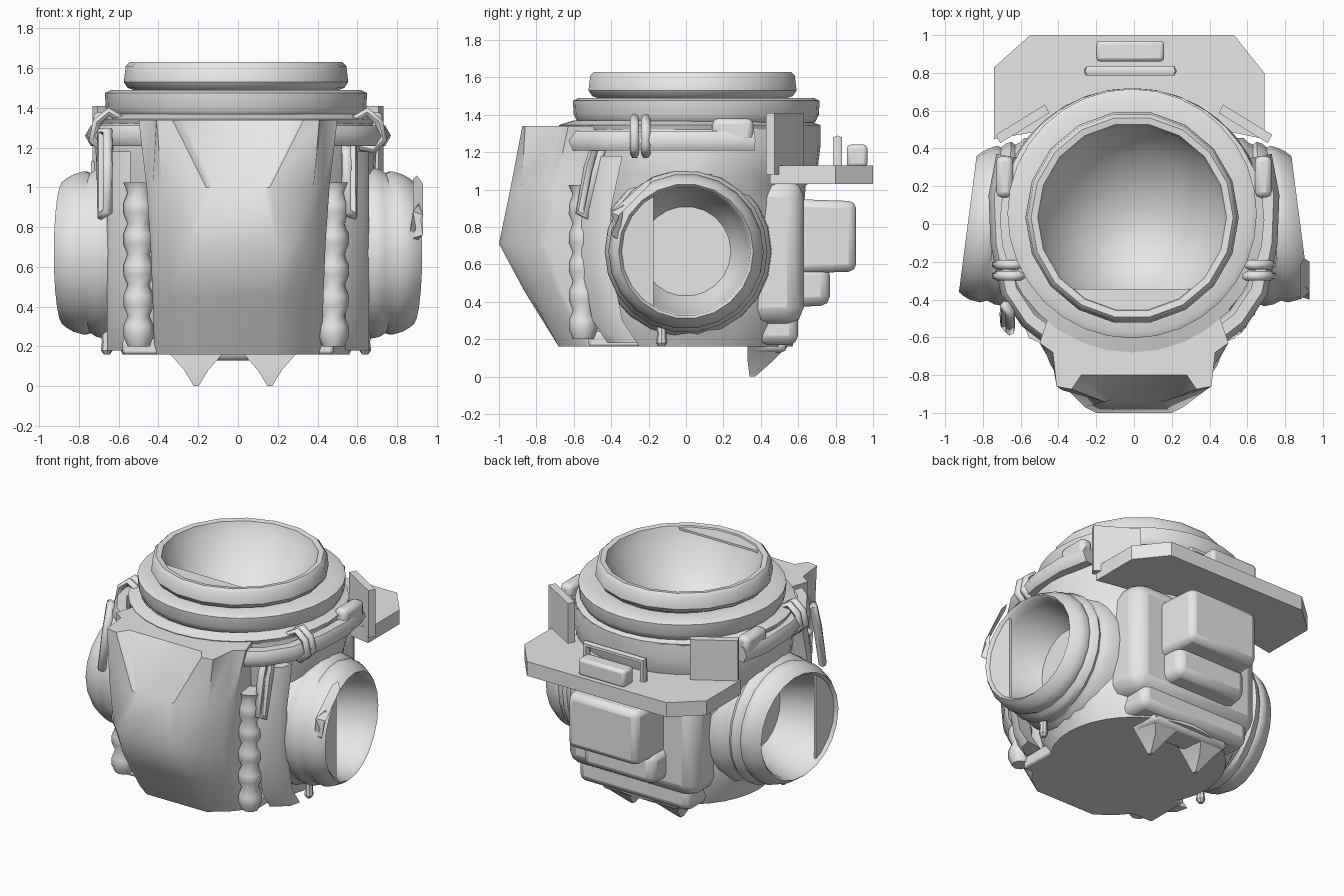
import bpy, bmesh, math
from mathutils import Vector

if "Cube" in bpy.data.objects:
    bpy.data.objects.remove(bpy.data.objects["Cube"])

grey = bpy.data.materials.new("plain grey")
grey.diffuse_color = (0.8, 0.8, 0.8, 1)
grey.use_nodes = True
grey.node_tree.nodes["Principled BSDF"].inputs["Base Color"].default_value = grey.diffuse_color


def finish(name, bm, angle=35, bevel=0, recalc=True):
    bmesh.ops.remove_doubles(bm, verts=bm.verts, dist=1e-5)
    if recalc:
        bmesh.ops.recalc_face_normals(bm, faces=bm.faces)
    me = bpy.data.meshes.new(name)
    bm.to_mesh(me)
    bm.free()
    me.materials.append(grey)
    me.shade_smooth()
    me.set_sharp_from_angle(angle=math.radians(angle))
    ob = bpy.data.objects.new(name, me)
    bpy.context.collection.objects.link(ob)
    if bevel:
        m = ob.modifiers.new("bevel", 'BEVEL')
        m.width, m.segments = bevel, 2
    return ob


def loft(name, rows, angle=35, caps=(True, True), drop=None):
    """Skin equally long point loops; drop(co) removes faces lying wholly inside a hole."""
    bm = bmesh.new()
    vs = [[bm.verts.new(p) for p in r] for r in rows]
    n = len(rows[0])
    for a, b in zip(vs, vs[1:]):
        for i in range(n):
            j = (i + 1) % n
            quad = (a[i], a[j], b[j], b[i])
            if not (drop and all(drop(v.co) for v in quad)):
                bm.faces.new(quad)
    if caps[0]:
        bm.faces.new(vs[0][::-1])
    if caps[1]:
        bm.faces.new(vs[-1])
    return finish(name, bm, angle)


def ring(cx, cy, z, rx, yf, yb, n):
    """Egg-shaped loop with separate front and back depth."""
    out = []
    for i in range(n):
        a = 2 * math.pi * i / n
        s = math.sin(a)
        out.append((cx + rx * math.cos(a), cy + s * (yb if s > 0 else yf), z))
    return out


def lathe(name, prof, cx=0, cy=0, n=20, angle=35, caps=(True, True)):
    return loft(name, [ring(cx, cy, z, r, r, r, n) for r, z in prof], angle, caps)


def box(name, x, y, z, bevel=0.015, taper=1.0):
    bm = bmesh.new()
    bmesh.ops.create_cube(bm, size=1)
    mid = [(a + b) / 2 for a, b in (x, y, z)]
    dim = [b - a for a, b in (x, y, z)]
    for v in bm.verts:
        t = taper if v.co.y > 0 else 1
        v.co = [mid[k] + v.co[k] * dim[k] * (t if k != 1 else 1) for k in range(3)]
    return finish(name, bm, 60, bevel)


def slab(name, outline, offset):
    """Extrude a 3D outline along an offset."""
    bm = bmesh.new()
    f = bm.faces.new([bm.verts.new(p) for p in outline])
    for v in bmesh.ops.extrude_face_region(bm, geom=[f])["geom"]:
        if isinstance(v, bmesh.types.BMVert):
            v.co += Vector(offset)
    return finish(name, bm)


def tube(name, pts, r, cyclic=False):
    cu = bpy.data.curves.new(name, 'CURVE')
    cu.dimensions = '3D'
    cu.bevel_depth, cu.bevel_resolution, cu.use_fill_caps = r, 1, True
    sp = cu.splines.new('POLY')
    sp.points.add(len(pts) - 1)
    for p, c in zip(sp.points, pts):
        p.co = (*c, 1)
    sp.use_cyclic_u = cyclic
    tmp = bpy.data.objects.new(name, cu)
    bpy.context.collection.objects.link(tmp)
    me = bpy.data.meshes.new_from_object(tmp)
    bpy.data.objects.remove(tmp)
    bm = bmesh.new()
    bm.from_mesh(me)
    bpy.data.meshes.remove(me)
    return finish(name, bm, 60)


# Main torso shell, open at the neck and behind both arm sockets
shell = [(.16, .57, .52, .55), (.3, .64, .57, .58), (.4, .65, .58, .59), (.5, .66, .59, .59), (.6, .67, .60, .60),
         (.7, .68, .61, .60), (.8, .68, .62, .60), (.9, .69, .63, .61), (1.02, .69, .64, .62),
         (1.08, .70, .65, .68), (1.24, .71, .66, .70), (1.345, .68, .68, .70)]
loft("torso_shell", [ring(-.01, .02, z, rx, f, b, 36) for z, rx, f, b in shell], 50, (True, False),
     lambda c: math.hypot(c.y, c.z - .665) < .445 and abs(c.x) > .4)

# Neck collars
lathe("collar_flange", [(.69, 1.32), (.70, 1.345), (.62, 1.37)], -.01, .02, 32, 35, (False, False))
lathe("lower_collar", [(.6, 1.34), (.635, 1.36), (.655, 1.40), (.66, 1.475), (.63, 1.49), (.5, 1.485)],
      -.01, .055, 32, 35, (False, False))
lathe("upper_collar", [(.50, 1.485), (.545, 1.50), (.565, 1.53), (.555, 1.61), (.535, 1.63), (.50, 1.625)],
      -.01, .035, 18, 40, (False, False))

# Deep neck bowl with a faceted floor and a flat cover along its front
loft("neck_bowl", [ring(-.01, .035, 1.625, .50, .50, .50, 18), ring(-.01, .035, 1.56, .48, .48, .48, 18),
                   ring(-.01, .01, 1.38, .36, .36, .36, 18), ring(-.01, -.03, 1.22, .16, .16, .16, 18)],
     70, (False, True))
seg = [math.radians(a) for a in range(225, 316, 15)]
slab("neck_bowl_cover", [(-.01 + .53 * math.cos(a), .03 + .53 * math.sin(a), 1.60) for a in seg], (0, 0, .015))

# Chest plate with a V-shaped recess: half sections (x, y) by height, mirrored across x
half = [(1.34, [(.44, -.45), (.50, -.63), (.43, -.68), (.41, -.86), (.33, -.875), (.28, -.80)]),
        (1.0, [(.43, -.45), (.46, -.70), (.43, -.74), (.38, -.88), (.16, -.94), (.12, -.935)]),
        (.71, [(.42, -.45), (.44, -.75), (.42, -.78), (.34, -.89), (.26, -.97), (.20, -1.0)]),
        (.45, [(.41, -.40), (.43, -.66), (.41, -.69), (.34, -.78), (.24, -.84), (.20, -.86)]),
        (.16, [(.40, -.30), (.42, -.49), (.40, -.53), (.34, -.60), (.23, -.68), (.19, -.68)])]
loft("chest_plate", [[(x, y, z) for x, y in h] + [(-x, y, z) for x, y in reversed(h)]
                     for z, h in half], 45)
box("lower_front_skirt", (-.58, .48), (-.52, -.2), (.16, .24))

for s, side in ((1, "right"), (-1, "left")):
    # Arm socket with slanted cuff and a deep bowl
    def slant(x, y):
        return s * (x - .13 * max(0, min(1, (x - .6) / .2)) * y)
    arm = [(.46, .46), (.58, .455), (.61, .43), (.64, .42), (.67, .435), (.71, .425), (.74, .405), (.77, .415),
           (.82, .40), (.855, .38), (.88, .36), (.865, .345), (.80, .335), (.65, .29), (.56, .24)]
    loft(side + "_arm_socket", [[(slant(x, r * math.cos(a)), r * math.cos(a), .67 + r * math.sin(a))
                                 for a in [2 * math.pi * i / 22 for i in range(22)]] for x, r in arm],
         45, (False, True))
    # Flat cover over the front edge of the arm opening
    seg = [math.radians(a) for a in range(120, 241, 15)]
    slab(side + "_arm_cover", [(slant(.86, .35 * math.cos(a)), .35 * math.cos(a), .67 + .35 * math.sin(a))
                               for a in seg], (-.015 * s, 0, 0))

    # Curved upright strip in front of the socket
    strip = [(1.18, -.46), (.9, -.52), (.6, -.52), (.3, -.46), (.18, -.38)]
    loft(side + "_side_strip", [[(s * .54, y - .04, z), (s * .64, y + .04, z), (s * .66, y + .12, z),
                                 (s * .54, y + .10, z)] for z, y in strip], 50)

    # Lumpy vertical hose beside the chest plate
    lathe(side + "_front_hose", [(.055 + .025 * abs(math.sin(i * 1.05)), .2 + i * .0515)
                                 for i in range(17)], s * .49 - .01, -.55, 8, 60)

    # Shoulder rail, clamps and hanging strap loop
    rail = [(.42, -.60), (.55, -.50), (.65, -.35), (.70, -.1), (.71, .15), (.67, .36)]
    tube(side + "_shoulder_rail", [(s * x, y, 1.26) for x, y in rail], .06)
    for y in (-.275, -.215):
        tube(side + "_rail_clamp", [(s * .58, y, 1.34), (s * .65, y, 1.38), (s * .71, y, 1.33), (s * .73, y, 1.24),
                                    (s * .68, y, 1.19), (s * .60, y, 1.21)], .025, True)
    sx = .545 if s > 0 else -.655
    tube(side + "_strap_loop", [(sx, -.47, 1.28), (sx, -.52, 1.12), (sx, -.565, .88), (sx + .03 * s, -.53, .86),
                                (sx + .03 * s, -.48, 1.1), (sx + .03 * s, -.43, 1.28)], .027, True)
    box(side + "_rail_pad", sorted((s * .64, s * .73)), (.14, .36), (1.25, 1.38), .03)

    # Peg below the socket
    lathe(side + "_lower_peg", [(.015, .16), (.03, .18), (.025, .22), (.03, .32)], s * .65 - .01, -.13, 8)

    # Upright plate at the shelf corner
    a, b, w = Vector((s * .72, .45, 1.08)), Vector((s * .46, .61, 1.08)), Vector((s * .012, .022, 0))
    slab(side + "_shelf_upright", [a - w, b - w, b + w, a + w], (0, 0, .33))

# Small ragged flap on the right cuff
loft("cuff_flap", [[(.86, -.38, .74), (.93, -.40, .76), (.90, -.36, .73)],
                   [(.88, -.40, .88), (.93, -.36, .86), (.91, -.33, .92)],
                   [(.88, -.22, 1.04), (.93, -.20, 1.02), (.90, -.18, 1.06)]])

# Rear shelf and its handles
slab("rear_shelf", [(x, y, 1.03) for x, y in ((-.74, .45), (-.74, .83), (-.55, 1.0), (.53, 1.0), (.69, .8), (.69, .45),
                                              (.45, .5), (0, .6), (-.45, .5))], (0, 0, .10))
tube("shelf_grip", [(-.24, .81, 1.12), (-.24, .81, 1.27), (.20, .81, 1.27), (.20, .81, 1.12)], .027)
box("shelf_latch", (-.20, .16), (.86, .97), (1.12, 1.24), .02)

# Backpack mass
box("back_block", (-.50, .50), (.30, .63), (.28, 1.05), .09)
box("back_pack", (-.27, .30), (.55, .91), (.55, .95), .04, .94)
box("lower_pack", (-.30, .29), (.45, .77), (.37, .60), .05, .92)
box("lower_back_skirt", (-.44, .42), (.25, .60), (.17, .40), .05)

# Pointed flaps hanging beneath the back
box("ragged_flap", (-.32, .28), (.34, .54), (.13, .22), .03)
for x in (-.21, .16):
    loft("hanging_spike", [[(x - .13, .33, .16), (x + .13, .33, .16), (x + .11, .54, .16), (x - .11, .54, .16)],
                           [(x - .06, .33, .08), (x + .06, .33, .08), (x + .05, .46, .08), (x - .05, .46, .08)],
                           [(x - .012, .34, 0), (x + .012, .34, 0), (x + .01, .37, 0), (x - .01, .37, 0)]])
